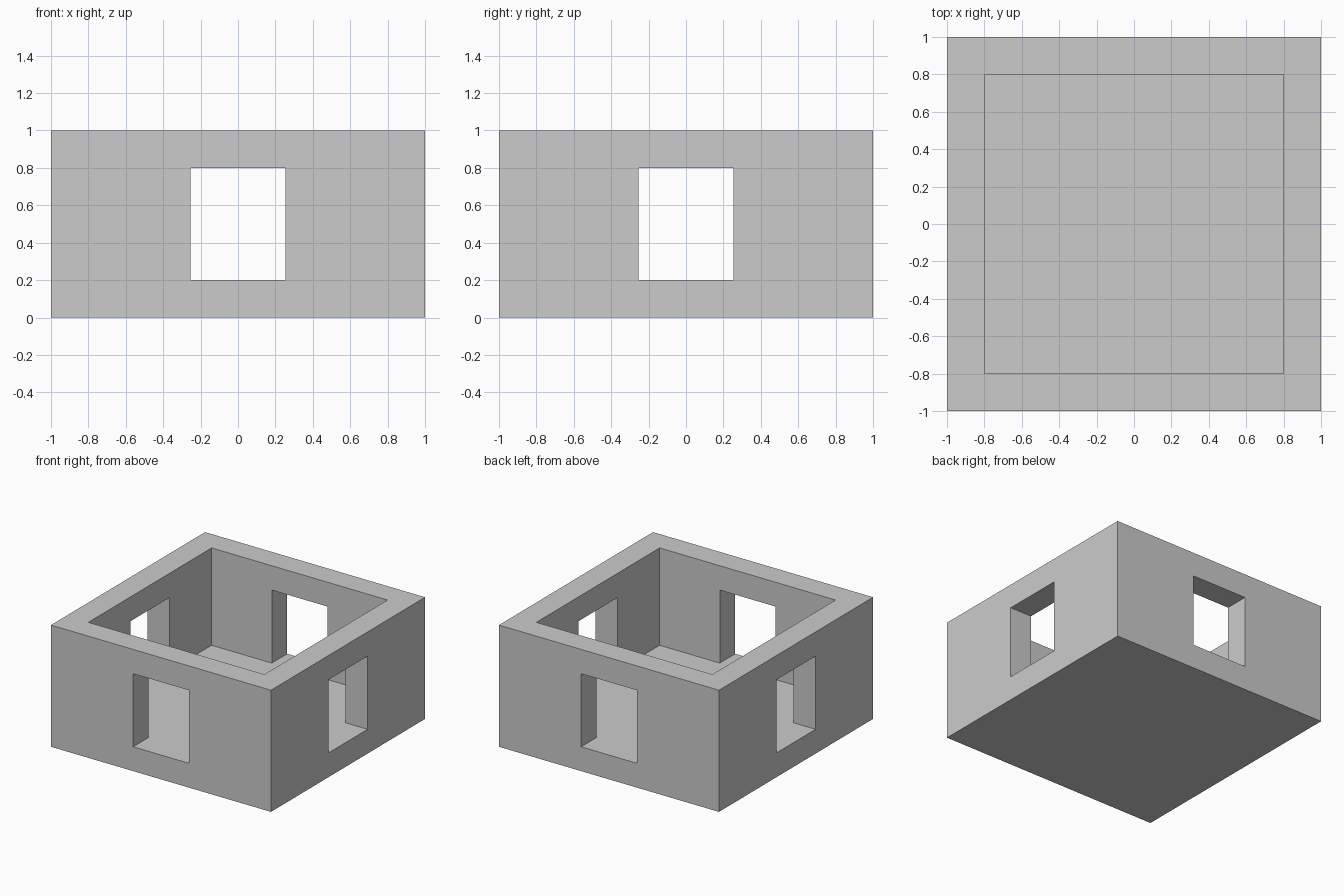
import bpy

if "Cube" in bpy.data.objects:
    bpy.data.objects.remove(bpy.data.objects["Cube"])


def box(name, size, z0, z1):
    """Axis-aligned box centred on x = y = 0, spanning z0 to z1."""
    bpy.ops.mesh.primitive_cube_add(size=1, location=(0, 0, (z0 + z1) / 2))
    obj = bpy.context.object
    obj.name = name
    obj.scale = (size[0], size[1], z1 - z0)
    bpy.ops.object.transform_apply(location=True, rotation=False, scale=True)
    return obj


def cut(target, cutter):
    """Subtract the cutter from the target, then remove it."""
    mod = target.modifiers.new(cutter.name, 'BOOLEAN')
    mod.operation = 'DIFFERENCE'
    mod.solver = 'EXACT'
    mod.object = cutter
    bpy.context.view_layer.objects.active = target
    bpy.ops.object.modifier_apply(modifier=mod.name)
    bpy.data.objects.remove(cutter, do_unlink=True)


WALL, FLOOR, WINDOW_W, WINDOW_TOP = 0.2, 0.2, 0.506, 0.8
INNER = 2 - 2 * WALL

# Solid block of the open-topped room
room = box("room_walls_and_floor", (2, 2), 0, 1)

# Hollow interior, open at the top
cut(room, box("interior_cutter", (INNER, INNER), FLOOR, 1.2))

# Window openings through both pairs of walls, sills level with the floor
for size in ((WINDOW_W, 2.4), (2.4, WINDOW_W)):
    cut(room, box("window_cutter", size, FLOOR, WINDOW_TOP))
